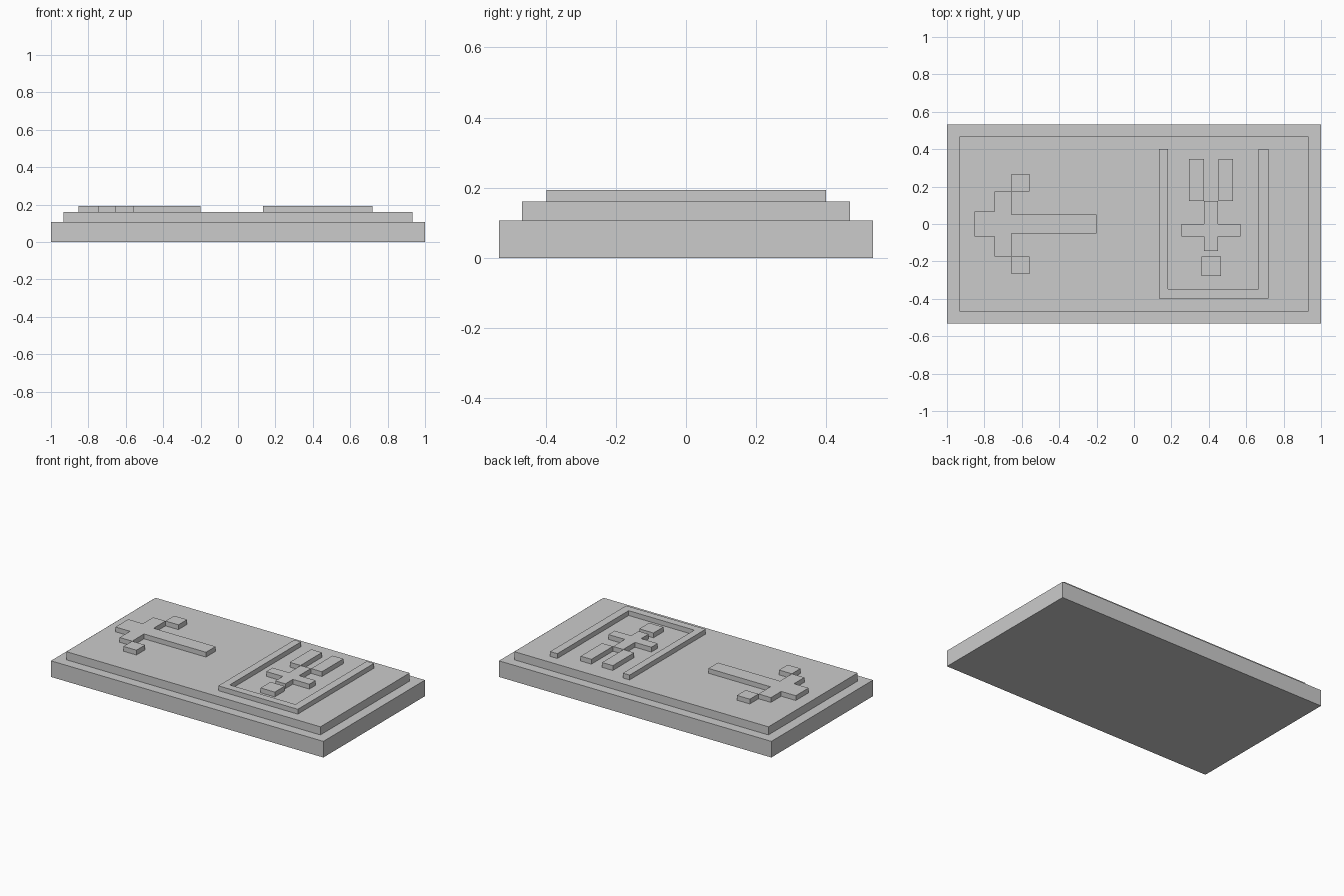
import bpy
import bmesh

cube = bpy.data.objects.get("Cube")
if cube:
    bpy.data.objects.remove(cube, do_unlink=True)

stone = bpy.data.materials.new("stone grey")
stone.use_nodes = True
stone.diffuse_color = (0.6, 0.6, 0.6, 1)
stone.node_tree.nodes["Principled BSDF"].inputs["Base Color"].default_value = (0.6, 0.6, 0.6, 1)

BASE_TOP, TIER_TOP, RELIEF_TOP = 0.107, 0.161, 0.193


def prism(name, outline, low=TIER_TOP, high=RELIEF_TOP):
    """Extrude a flat outline from one height to another."""
    bm = bmesh.new()
    face = bm.faces.new([bm.verts.new((x, y, low)) for x, y in outline])
    result = bmesh.ops.extrude_face_region(bm, geom=[face], use_keep_orig=True)
    for item in result["geom"]:
        if isinstance(item, bmesh.types.BMVert):
            item.co.z = high
    bmesh.ops.recalc_face_normals(bm, faces=bm.faces[:])
    mesh = bpy.data.meshes.new(name)
    bm.to_mesh(mesh)
    bm.free()
    mesh.materials.append(stone)
    obj = bpy.data.objects.new(name, mesh)
    bpy.context.collection.objects.link(obj)
    return obj


def rect(x0, x1, y0, y1):
    return [(x0, y0), (x1, y0), (x1, y1), (x0, y1)]


# Stepped slab
prism("base_slab", rect(-1, 1, -0.533, 0.533), 0, BASE_TOP)
prism("upper_slab", rect(-0.933, 0.933, -0.468, 0.468), BASE_TOP, TIER_TOP)

# Long-shafted cross symbol, symmetric about the x axis
half = [(-0.853, 0.067), (-0.746, 0.067), (-0.746, 0.175),
        (-0.655, 0.175), (-0.655, 0.05), (-0.2, 0.05)]
prism("cross_symbol", half + [(x, -y) for x, y in reversed(half)])
for side, sign in (("back", 1), ("front", -1)):
    prism(f"cross_{side}_tip", rect(-0.655, -0.56, sign * 0.175, sign * 0.266))

# U-shaped frame, open at the back
prism("u_frame", [(0.134, 0.4), (0.134, -0.398), (0.718, -0.398), (0.718, 0.4),
                  (0.665, 0.4), (0.665, -0.348), (0.183, -0.348), (0.183, 0.4)])

# Small figure inside the frame, symmetric about its own centre line
centre = 0.412
half = [(0.037, -0.144), (0.037, -0.066), (0.158, -0.066),
        (0.158, 0), (0.037, 0), (0.037, 0.123)]
body = half + [(-x, y) for x, y in reversed(half)]
prism("figure_body", [(centre + x, y) for x, y in body])
prism("figure_head", rect(centre - 0.052, centre + 0.052, -0.277, -0.173))
for side, sign in (("left", 1), ("right", -1)):
    prism(f"figure_{side}_leg",
          rect(centre + sign * 0.039, centre + sign * 0.118, 0.123, 0.348))
